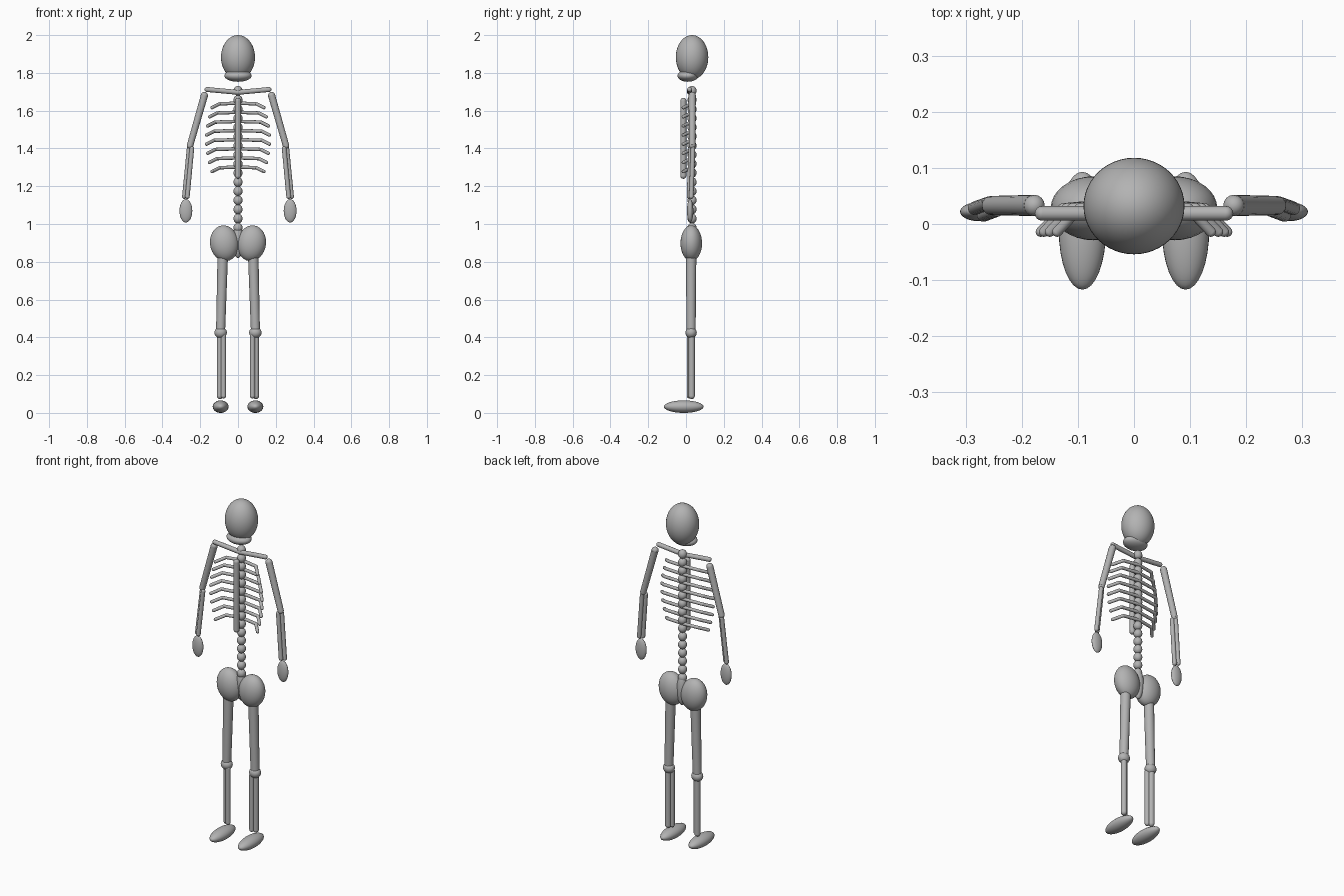
import bpy
import math
from mathutils import Vector

if "Cube" in bpy.data.objects:
    bpy.data.objects.remove(bpy.data.objects["Cube"], do_unlink=True)

bone_mat = bpy.data.materials.new("bone_grey")
bone_mat.use_nodes = True
GREY = (0.45, 0.45, 0.45, 1)
bone_mat.diffuse_color = GREY
bone_mat.node_tree.nodes["Principled BSDF"].inputs["Base Color"].default_value = GREY


def finish(name):
    ob = bpy.context.object
    ob.name = name
    ob.data.materials.append(bone_mat)
    bpy.ops.object.shade_smooth_by_angle(angle=math.radians(50))
    return ob


def ellipsoid(name, centre, radii, tilt=0.0, segments=32):
    bpy.ops.mesh.primitive_uv_sphere_add(segments=segments, ring_count=segments // 2,
                                         radius=1, location=centre, rotation=(0, tilt, 0))
    bpy.context.object.scale = radii
    return finish(name)


def rod(name, start, end, r1, r2=None, caps=True):
    """Tapered bone between two points, with rounded ends."""
    a, b = Vector(start), Vector(end)
    r2 = r2 or r1
    d = b - a
    bpy.ops.mesh.primitive_cone_add(vertices=20, radius1=r1, radius2=r2, depth=d.length,
                                    location=(a + b) / 2)
    bpy.context.object.rotation_euler = d.to_track_quat('Z', 'Y').to_euler()
    finish(name)
    if caps:
        for end_name, p, r in (("start", a, r1), ("end", b, r2)):
            ellipsoid(f"{name}_{end_name}", p, (r, r, r), segments=16)


BACK = 0.032   # depth of the spine and limbs
STEP = 0.0483  # spacing of vertebrae and ribs

# Head
ellipsoid("skull", (0, BACK, 1.883), (0.09, 0.086, 0.117), segments=48)
ellipsoid("jaw", (0, 0.01, 1.785), (0.072, 0.055, 0.032))

# Spine, breastbone and tail of the spine
for i in range(16):
    ellipsoid(f"vertebra_{i + 1}", (0, BACK, 1.705 - i * STEP), (0.024, 0.024, 0.026), segments=20)
rod("breastbone", (0, -0.014, 1.255), (0, -0.014, 1.652), 0.016)
ellipsoid("sacrum", (0, 0.035, 0.91), (0.03, 0.03, 0.09))

for side, s in (("left", 1), ("right", -1)):
    # Ribs, widest in the middle of the cage
    for i in range(8):
        z = 1.64 - i * STEP
        reach = 0.137 + 0.03 * math.sin(math.pi * i / 7)
        bend = (s * (reach - 0.04), 0.028, z - 0.004)
        rod(f"{side}_rib_back_{i + 1}", (0, BACK + 0.008, z), bend, 0.009)
        rod(f"{side}_rib_front_{i + 1}", bend, (s * reach, -0.014, z - 0.024), 0.009)

    # Shoulder and arm
    rod(f"{side}_collarbone", (0, 0.019, 1.697), (s * 0.164, 0.019, 1.712), 0.013)
    rod(f"{side}_upper_arm", (s * 0.178, 0.033, 1.68), (s * 0.254, 0.033, 1.415), 0.019, 0.017)
    rod(f"{side}_inner_forearm", (s * 0.244, 0.025, 1.4), (s * 0.268, 0.016, 1.145), 0.012)
    rod(f"{side}_outer_forearm", (s * 0.259, 0.037, 1.4), (s * 0.284, 0.028, 1.145), 0.012)
    ellipsoid(f"{side}_hand", (s * 0.276, 0.022, 1.07), (0.034, 0.017, 0.062))

    # Hip and leg
    ellipsoid(f"{side}_hip", (s * 0.072, 0.028, 0.898), (0.076, 0.057, 0.095), tilt=s * 0.15)
    rod(f"{side}_thigh", (s * 0.08, 0.027, 0.86), (s * 0.092, 0.027, 0.44), 0.028, 0.024)
    ellipsoid(f"{side}_knee", (s * 0.092, 0.027, 0.425), (0.033, 0.03, 0.03))
    rod(f"{side}_inner_shin", (s * 0.077, 0.018, 0.41), (s * 0.077, 0.018, 0.09), 0.014)
    rod(f"{side}_outer_shin", (s * 0.095, 0.03, 0.41), (s * 0.095, 0.03, 0.09), 0.017)
    ellipsoid(f"{side}_foot", (s * 0.092, -0.012, 0.033), (0.042, 0.105, 0.033))
